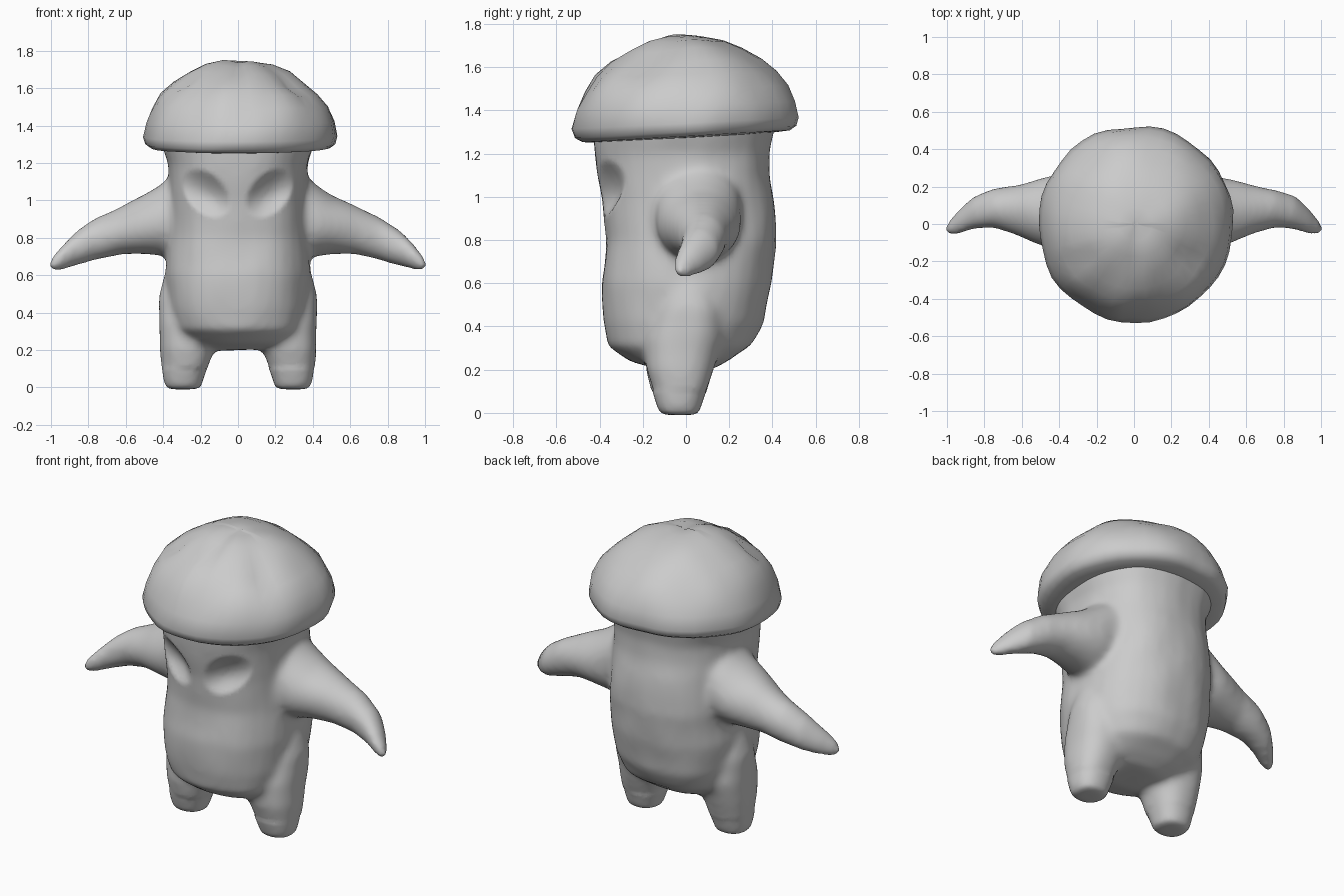
import bpy, bmesh, math
from mathutils import Vector, noise

cube = bpy.data.objects.get("Cube")
if cube:
    bpy.data.objects.remove(cube, do_unlink=True)

clay = bpy.data.materials.new("clay_grey")
clay.use_nodes = True
GREY = (0.6, 0.6, 0.6, 1)
clay.diffuse_color = GREY
clay.node_tree.nodes["Principled BSDF"].inputs["Base Color"].default_value = GREY


def loft(bm, rings):
    """Skin a closed surface over rings of points."""
    loops = [[bm.verts.new(p) for p in ring] for ring in rings]
    for a, b in zip(loops, loops[1:]):
        for i in range(len(a)):
            j = (i + 1) % len(a)
            bm.faces.new((a[i], a[j], b[j], b[i]))
    bm.faces.new(loops[0][::-1])
    bm.faces.new(loops[-1])


def oval(u0, u1, v0, v1, power=2.0, n=32):
    """Points of a rounded oval filling a box."""
    pts = []
    for i in range(n):
        a = math.tau * i / n
        c, s = math.cos(a), math.sin(a)
        u = math.copysign(abs(c) ** (2 / power), c)
        v = math.copysign(abs(s) ** (2 / power), s)
        pts.append(((u0 + u1 + u * (u1 - u0)) / 2, (v0 + v1 + v * (v1 - v0)) / 2))
    return pts


def finish(bm, name):
    bmesh.ops.recalc_face_normals(bm, faces=bm.faces)
    mesh = bpy.data.meshes.new(name)
    bm.to_mesh(mesh)
    bm.free()
    mesh.materials.append(clay)
    obj = bpy.data.objects.new(name, mesh)
    bpy.context.collection.objects.link(obj)
    return obj


def shade(obj):
    for p in obj.data.polygons:
        p.use_smooth = True


# Torso: height, half width, front y, back y
TORSO = [(0.20, 0.17, -0.12, 0.12), (0.24, 0.27, -0.26, 0.20), (0.31, 0.34, -0.36, 0.30),
         (0.42, 0.37, -0.38, 0.36), (0.60, 0.39, -0.39, 0.395), (0.80, 0.38, -0.37, 0.42),
         (1.00, 0.37, -0.39, 0.405), (1.10, 0.37, -0.41, 0.39), (1.20, 0.375, -0.425, 0.385),
         (1.28, 0.40, -0.43, 0.40), (1.36, 0.42, -0.43, 0.42)]
# Leg: height, inner x, outer x, front y, back y
LEG = [(-0.01, 0.20, 0.385, -0.12, 0.06), (0.04, 0.185, 0.40, -0.14, 0.075),
       (0.20, 0.13, 0.42, -0.185, 0.13), (0.34, 0.11, 0.425, -0.19, 0.17),
       (0.48, 0.15, 0.42, -0.14, 0.16), (0.62, 0.22, 0.39, -0.06, 0.10)]
# Arm: distance out, front y, back y, bottom z, top z
ARM = [(0.20, -0.15, 0.25, 0.68, 1.20), (0.34, -0.15, 0.26, 0.69, 1.15),
       (0.42, -0.14, 0.26, 0.70, 1.08), (0.50, -0.11, 0.245, 0.71, 1.03),
       (0.62, -0.06, 0.21, 0.71, 0.97), (0.76, -0.02, 0.185, 0.68, 0.91),
       (0.86, -0.03, 0.15, 0.65, 0.84), (0.94, -0.06, 0.08, 0.625, 0.765),
       (0.99, -0.06, 0.02, 0.62, 0.71), (1.01, -0.05, -0.01, 0.635, 0.675)]

bm = bmesh.new()
loft(bm, [[(x, y, z) for x, y in oval(-w, w, f, b, 2.4)] for z, w, f, b in TORSO])
for side in (-1, 1):
    loft(bm, [[(side * x, y, z) for x, y in oval(i, o, f, b, 2.3)] for z, i, o, f, b in LEG])
    loft(bm, [[(side * d, y, z) for y, z in oval(f, b, lo, hi)] for d, f, b, lo, hi in ARM])
body = finish(bm, "body")

# Fuse the torso and limbs into one soft skin
fuse = body.modifiers.new("fuse", "REMESH")
fuse.mode = "VOXEL"
fuse.voxel_size = 0.018
soften = body.modifiers.new("soften", "SMOOTH")
soften.factor = 0.5
soften.iterations = 14
graph = bpy.context.evaluated_depsgraph_get()
skin = bpy.data.meshes.new_from_object(body.evaluated_get(graph))
body.modifiers.clear()
body.data = skin
if not skin.materials:
    skin.materials.append(clay)

# Slanted eye hollows and a gentle overall lumpiness
for v in skin.vertices:
    p = v.co.copy()
    if p.y < -0.15:
        dx, dz = abs(p.x) - 0.17, p.z - 1.04
        along, across = (dx + dz) * 0.707, (dx - dz) * 0.707
        r = math.hypot(along / 0.15, across / 0.10)
        if r < 1:
            v.co.y += 0.055 * (1 - r * r) ** 1.2
    if p.z > 0.1:
        v.co += v.normal * 0.008 * noise.noise(p * 5)
shade(body)

# Mushroom cap: radius and height from under the rim to the crown
CAP = [(0.34, 1.27), (0.42, 1.275), (0.485, 1.28), (0.515, 1.30), (0.525, 1.34), (0.505, 1.42),
       (0.47, 1.50), (0.42, 1.57), (0.35, 1.63), (0.27, 1.685), (0.18, 1.725),
       (0.09, 1.745), (0.02, 1.75)]
bm = bmesh.new()
loft(bm, [[(x, y, z) for x, y in oval(-r, r, -r, r, 2, 44)] for r, z in CAP])
for v in bm.verts:
    p = v.co.copy()
    low = max(0, (1.75 - p.z) / 0.45)
    v.co.z += 0.055 * p.y * low
    bump = 0.024 * noise.noise(p * 4.5 + Vector((3, 1, 2)))
    out = Vector((p.x, p.y, (p.z - 1.3) * 1.2)).normalized()
    v.co += out * bump
    # Small hollows on both sides of the front, with a crease between them
    if p.z > 1.4 and p.y < 0:
        d = math.hypot(abs(p.x) - 0.30, p.y + 0.2)
        v.co -= out * 0.03 * math.exp(-(d / 0.06) ** 2)
        v.co -= out * 0.012 * math.exp(-(p.x / 0.04) ** 2)
    v.co.x += 0.008
cap = finish(bm, "mushroom_cap")
shade(cap)
